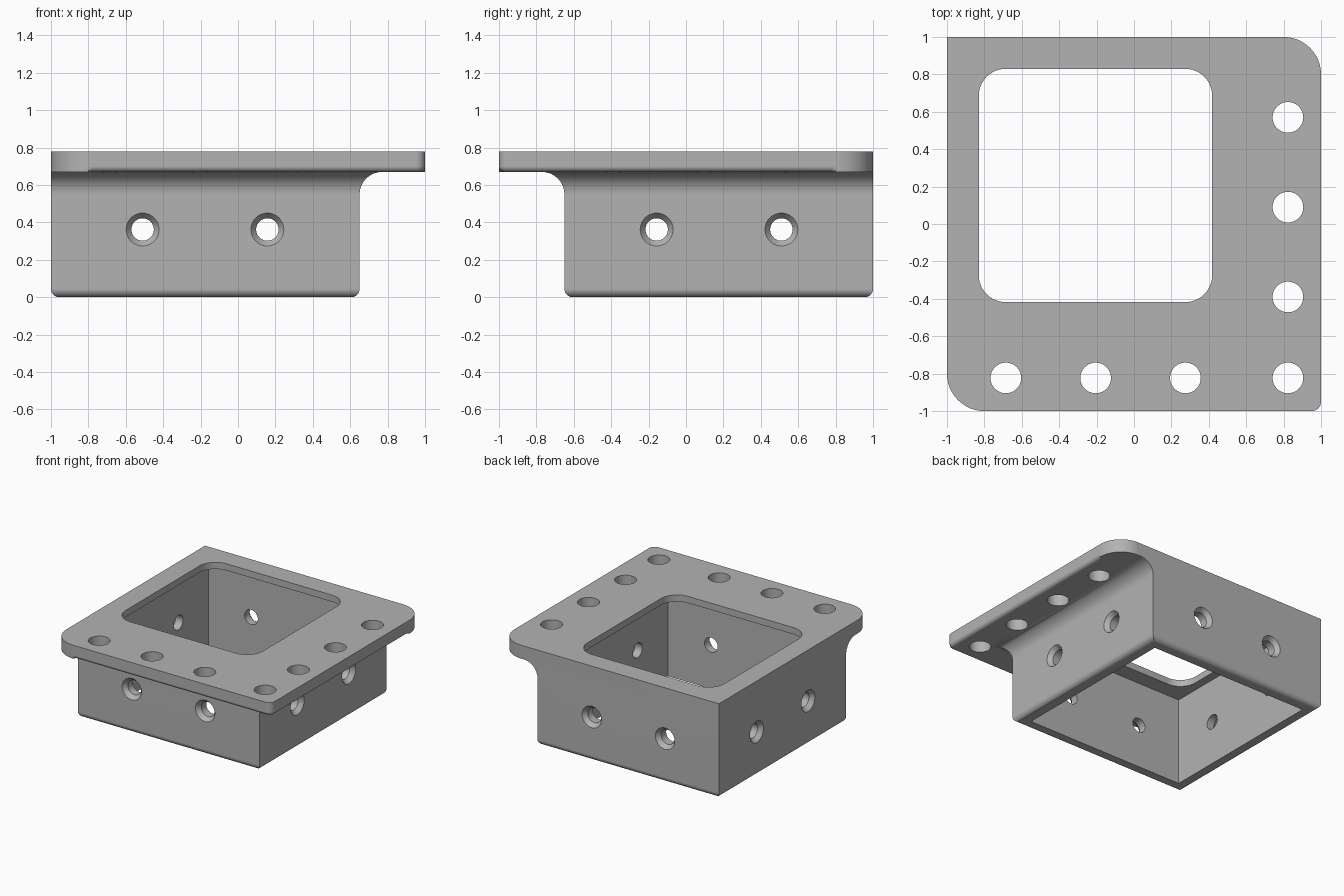
import bpy, bmesh
from math import sin, cos, pi, radians
from mathutils import Matrix, Vector

cube = bpy.data.objects.get("Cube")
if cube:
    bpy.data.objects.remove(cube, do_unlink=True)

grey = bpy.data.materials.new("plain grey")
grey.use_nodes = True
grey.diffuse_color = (0.45, 0.45, 0.45, 1)
grey.node_tree.nodes["Principled BSDF"].inputs["Base Color"].default_value = (0.45, 0.45, 0.45, 1)


def loft(name, rings, matrix=Matrix()):
    """Closed solid through rings of equal point count."""
    bm = bmesh.new()
    loops = [[bm.verts.new(matrix @ Vector(p)) for p in ring] for ring in rings]
    for a, b in zip(loops, loops[1:]):
        for i in range(len(a)):
            j = (i + 1) % len(a)
            bm.faces.new((a[i], a[j], b[j], b[i]))
    bm.faces.new(loops[0][::-1])
    bm.faces.new(loops[-1])
    bmesh.ops.recalc_face_normals(bm, faces=bm.faces)
    mesh = bpy.data.meshes.new(name)
    bm.to_mesh(mesh)
    bm.free()
    mesh.materials.append(grey)
    obj = bpy.data.objects.new(name, mesh)
    bpy.context.collection.objects.link(obj)
    return obj


def rect(x0, x1, y0, y1, z):
    return [(x0, y0, z), (x1, y0, z), (x1, y1, z), (x0, y1, z)]


def arc(cx, cy, r, start, n=12):
    """Quarter turn, anticlockwise, start in degrees."""
    angles = [radians(start) + pi / 2 * i / n for i in range(n + 1)]
    return [(cx + r * cos(a), cy + r * sin(a)) for a in angles]


def lathe(name, profile, matrix, n=40):
    """Turned solid from (radius, height) pairs."""
    return loft(name, [[(r * cos(2 * pi * i / n), r * sin(2 * pi * i / n), h)
                        for i in range(n)] for r, h in profile], matrix)


def boolean(target, other, operation):
    mod = target.modifiers.new(operation, "BOOLEAN")
    mod.operation, mod.solver, mod.object = operation, "EXACT", other
    bpy.context.view_layer.objects.active = target
    bpy.ops.object.modifier_apply(modifier=mod.name)
    bpy.data.objects.remove(other, do_unlink=True)


LO, HI = -1.0, 0.65           # outer faces of the box in x (mirrored in y)
TOP, UNDER = 0.78, 0.67       # flange faces
WALL, FILLET, ROUND, EDGE = 0.1, 0.12, 0.045, 0.03
STEPS = 8
quarter = [pi / 2 * i / STEPS for i in range(STEPS + 1)]

# Box sleeve: rounded bottom rim, two sides flaring into the flange
rings = []
for a in quarter:
    e = ROUND * (1 - sin(a))
    rings.append(rect(LO + e, HI - e, -HI + e, -LO - e, ROUND * (1 - cos(a))))
for a in quarter:
    f = FILLET * (1 - cos(a))
    rings.append(rect(LO, HI + f, -HI - f, -LO, UNDER - FILLET + FILLET * sin(a)))
rings.append(rect(LO, HI + FILLET, -HI - FILLET, -LO, UNDER + 0.02))
body = loft("corner_bracket", rings)


# Flange plate: overhanging straight edges rounded underneath
def flange_outline(e, z):
    big, small = 0.2, 0.05
    pts = arc(-1 + big, -1 + big, big, 180)
    pts += [(-0.78, -1 + e)]
    pts += arc(1 - small, -1 + small, small - e, 270)
    pts += [(1 - e, 0.78)]
    pts += arc(1 - big, 1 - big, big, 0)
    pts += [(-1, 1)]
    return [(x, y, z) for x, y in pts]


rings = [flange_outline(EDGE * (1 - sin(a)), UNDER + EDGE * (1 - cos(a))) for a in quarter]
rings.append(flange_outline(0, TOP))
boolean(body, loft("flange", rings), "UNION")

# Cavity, leaving a thin lip at the top
lo, hi = LO + WALL, HI - WALL
cavity = loft("cavity_cutter", [rect(lo, hi, -hi, -lo, z) for z in (-0.1, 0.725)])
boolean(body, cavity, "DIFFERENCE")

# Rounded opening through the lip
a0, a1, r = -0.83, 0.418, 0.145
outline = (arc(a0 + r, -a1 + r, r, 180) + arc(a1 - r, -a1 + r, r, 270)
           + arc(a1 - r, -a0 - r, r, 0) + arc(a0 + r, -a0 - r, r, 90))
opening = loft("opening_cutter", [[(x, y, z) for x, y in outline] for z in (0.6, 0.9)])
boolean(body, opening, "DIFFERENCE")

# Flange bolt holes: a corner one and three along each arm
BOLT = 0.823
spots = [(BOLT, -BOLT)]
for d in (-0.39, 0.09, 0.57):
    spots += [(BOLT, d), (-d - 0.115, -BOLT)]
for x, y in spots:
    hole = lathe("bolt_cutter", [(0.082, 0.5), (0.082, 0.9)], Matrix.Translation((x, y, 0)))
    boolean(body, hole, "DIFFERENCE")

# Wall screw holes, countersunk on both outer faces
HEAD, SHANK, SINK = 0.088, 0.06, 0.035
profile = [(HEAD, LO - 0.1), (HEAD, LO), (SHANK, LO + SINK),
           (SHANK, HI - SINK), (HEAD, HI), (HEAD, HI + 0.1)]
for d in (-0.51, 0.157):
    along_x = Matrix.Translation((0, -d, 0.362)) @ Matrix.Rotation(pi / 2, 4, "Y")
    along_y = Matrix.Translation((d, 0, 0.362)) @ Matrix.Rotation(pi / 2, 4, "X")
    for m in (along_x, along_y):
        boolean(body, lathe("screw_cutter", profile, m), "DIFFERENCE")

# Smooth rounds, sharp edges
bpy.ops.object.select_all(action="DESELECT")
body.select_set(True)
bpy.context.view_layer.objects.active = body
bpy.ops.object.shade_smooth_by_angle(angle=radians(30))
normals = body.modifiers.new("weighted_normals", "WEIGHTED_NORMAL")
normals.keep_sharp = True
